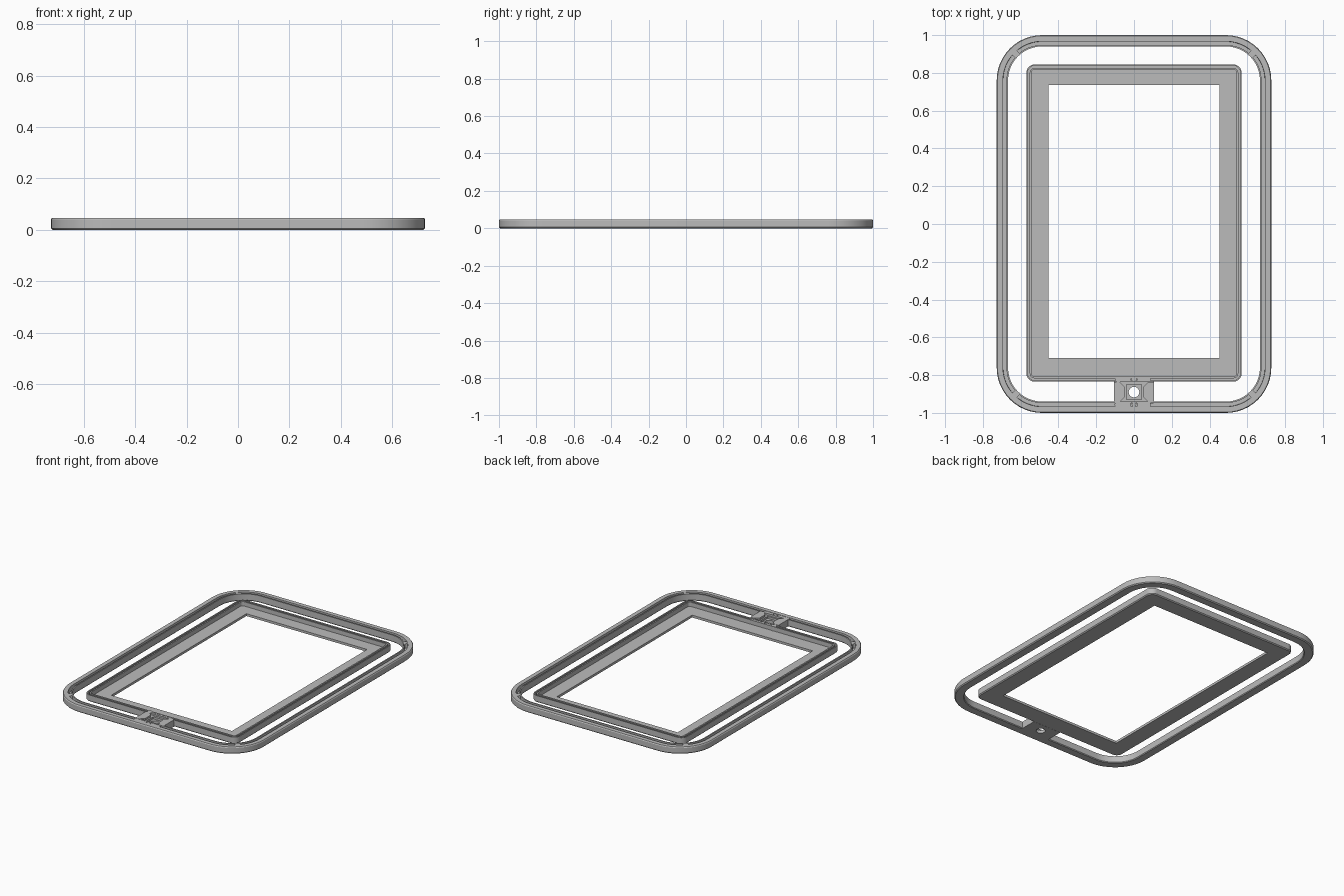
import bpy, bmesh, math
from mathutils import Matrix

cube = bpy.data.objects.get("Cube")
if cube:
    bpy.data.objects.remove(cube, do_unlink=True)

GREY = (0.5, 0.5, 0.5, 1)
grey = bpy.data.materials.new("plain grey")
grey.use_nodes = True
grey.diffuse_color = GREY
grey.node_tree.nodes["Principled BSDF"].inputs["Base Color"].default_value = GREY


def finish(name, bm):
    bmesh.ops.recalc_face_normals(bm, faces=bm.faces)
    mesh = bpy.data.meshes.new(name)
    bm.to_mesh(mesh)
    bm.free()
    mesh.materials.append(grey)
    obj = bpy.data.objects.new(name, mesh)
    bpy.context.collection.objects.link(obj)
    bpy.ops.object.select_all(action='DESELECT')
    obj.select_set(True)
    bpy.context.view_layer.objects.active = obj
    bpy.ops.object.shade_smooth_by_angle(angle=math.radians(30))
    return obj


def rounded_rect(hx, hy, r, cy, steps=12):
    """Outline of a rounded rectangle, counter-clockwise."""
    pts = []
    for quarter, (sx, sy) in enumerate([(1, 1), (-1, 1), (-1, -1), (1, -1)]):
        for i in range(steps + 1):
            a = (quarter + i / steps) * math.pi / 2
            pts.append((sx * (hx - r) + r * math.cos(a),
                        cy + sy * (hy - r) + r * math.sin(a)))
    return pts


def closed_loft(name, stations):
    """Join rounded rectangles (hx, hy, r, cy, z) into a closed ring."""
    bm = bmesh.new()
    loops = [[bm.verts.new((x, y, s[4])) for x, y in rounded_rect(*s[:4])]
             for s in stations]
    for k, a in enumerate(loops):
        b = loops[(k + 1) % len(loops)]
        for i in range(len(a)):
            j = (i + 1) % len(a)
            bm.faces.new((a[i], a[j], b[j], b[i]))
    bmesh.ops.remove_doubles(bm, verts=bm.verts, dist=1e-5)
    return finish(name, bm)


def inset_stations(hx, hy, r, cy, profile):
    return [(hx - d, hy - d, max(r - d, 0.001), cy, z) for d, z in profile]


def prism(name, pts, z0, z1):
    bm = bmesh.new()
    face = bm.faces.new([bm.verts.new((x, y, z0)) for x, y in pts])
    top = bmesh.ops.extrude_face_region(bm, geom=[face])["geom"]
    for v in top:
        if isinstance(v, bmesh.types.BMVert):
            v.co.z = z1
    return finish(name, bm)


def box(name, x, y, sx, sy, z0, z1, turn=0):
    bm = bmesh.new()
    m = (Matrix.Translation((x, y, (z0 + z1) / 2)) @ Matrix.Rotation(turn, 4, 'Z')
         @ Matrix.Diagonal((sx, sy, z1 - z0, 1)))
    bmesh.ops.create_cube(bm, size=1, matrix=m)
    return finish(name, bm)


def peg(name, x, y, r, z0, z1):
    pts = [(x + px, y + py) for px, py in rounded_rect(r, r, r - 1e-4, 0, 6)]
    return prism(name, pts, z0, z1)


TOP = 0.047

# Outer ring with a groove along its top
closed_loft("outer_ring", inset_stations(0.727, 1.0, 0.24, 0, [
    (0.006, 0), (0, 0.006), (0, 0.041), (0.004, TOP), (0.033, TOP),
    (0.034, 0.016), (0.052, 0.016), (0.052, TOP), (0.060, TOP),
    (0.060, 0.005), (0.056, 0)]))

# Solid corners that interrupt the groove
for sx, side in ((1, "left"), (-1, "right")):
    for sy, end in ((1, "back"), (-1, "front")):
        a = math.radians(45)
        box(f"groove_stop_{end}_{side}", sx * (0.487 + 0.197 * math.cos(a)),
            sy * (0.76 + 0.197 * math.sin(a)), 0.024, 0.034, 0.01, TOP - 0.001,
            sx * sy * a)

# Inner frame: grooved raised rim and a thin flange around the window
frame = inset_stations(0.57, 0.84, 0.045, 0.005, [
    (0.006, 0), (0, 0.006), (0, 0.045), (0.007, 0.045), (0.007, 0.02),
    (0.018, 0.02), (0.018, 0.045), (0.027, 0.045), (0.027, 0.016)])
frame += [(0.452, 0.7225, 0.001, 0.0125, z) for z in (0.016, 0)]
closed_loft("inner_frame", frame)

# Bridge plate with a square pocket and a round hole
closed_loft("bridge_plate", [
    (0.105, 0.06, 0.004, -0.89, 0), (0.105, 0.06, 0.004, -0.89, 0.034),
    (0.04, 0.04, 0.004, -0.89, 0.034), (0.04, 0.04, 0.004, -0.89, 0.02),
    (0.028, 0.028, 0.028, -0.89, 0.02), (0.028, 0.028, 0.028, -0.89, 0)])

# Raised cheeks on both sides of the bridge
for s, side in ((1, "left"), (-1, "right")):
    outline = [(0.105, -0.943), (0.075, -0.943), (0.05, -0.918),
               (0.05, -0.862), (0.075, -0.837), (0.105, -0.837)]
    prism(f"bridge_cheek_{side}", [(s * x, y) for x, y in outline], 0.03, TOP)
    box(f"bridge_stop_{side}", s * 0.052, -0.957, 0.07, 0.026, 0.01, TOP - 0.002)
    box(f"bridge_rib_{side}", s * 0.052, -0.823, 0.07, 0.02, 0.01, 0.043)

# Small pegs where the bridge meets the ring and the frame
peg("frame_peg_middle", 0, -0.82, 0.013, 0.01, 0.044)
peg("frame_peg_side", -0.083, -0.822, 0.017, 0.01, 0.046)
peg("ring_peg_middle", 0, -0.957, 0.012, 0.01, 0.044)
peg("ring_peg_side", -0.09, -0.957, 0.013, 0.01, 0.046)
